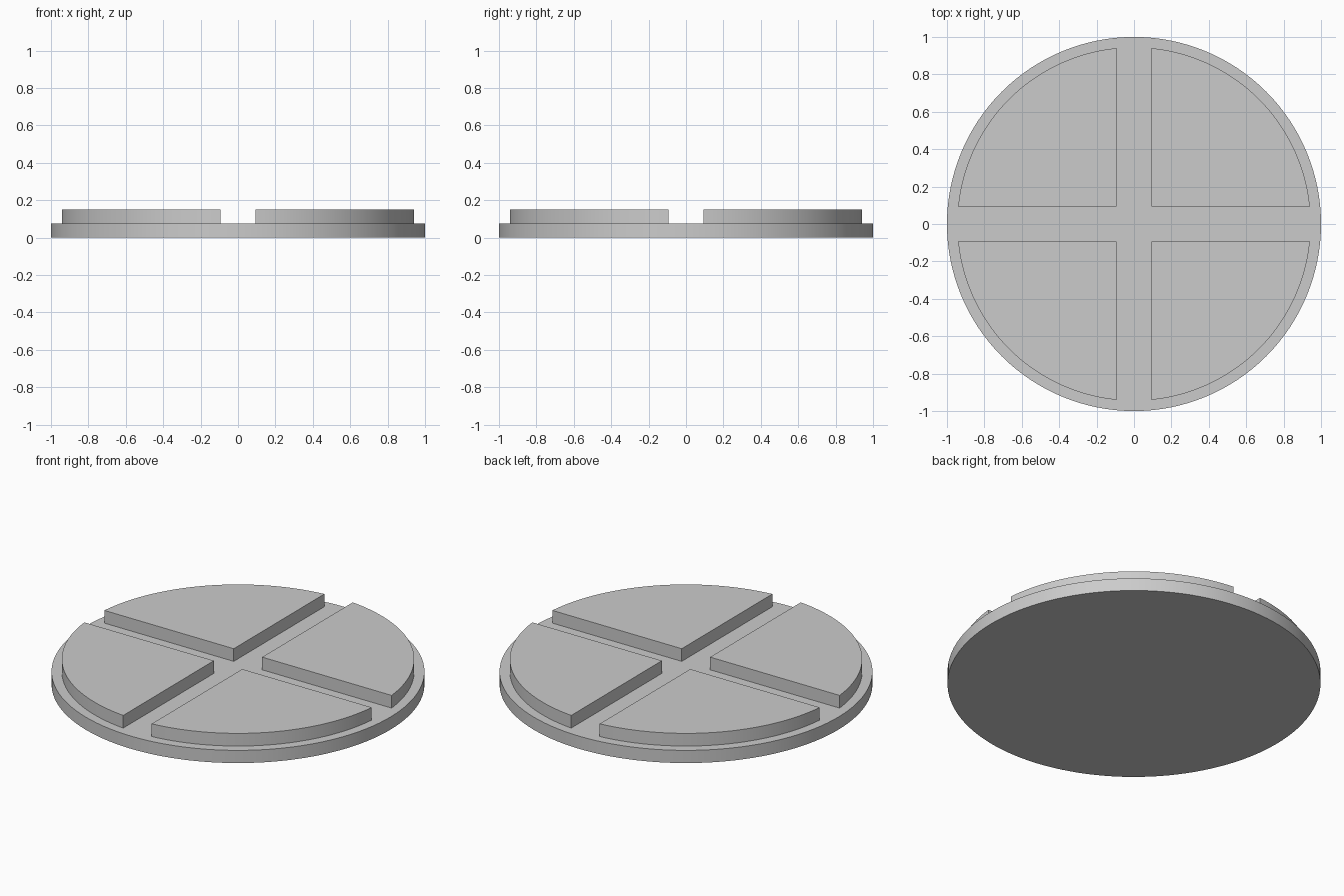
import bpy
import bmesh
from math import asin, cos, sin, pi, radians

if "Cube" in bpy.data.objects:
    bpy.data.objects.remove(bpy.data.objects["Cube"])

BASE_HEIGHT = 0.075
TOP_HEIGHT = 0.15
PAD_RADIUS = 0.945
HALF_GAP = 0.093

grey = bpy.data.materials.new("plain grey")
grey.use_nodes = True
colour = (0.6, 0.6, 0.6, 1)
grey.diffuse_color = colour
grey.node_tree.nodes["Principled BSDF"].inputs["Base Color"].default_value = colour


def extruded(name, outline, bottom, top):
    """Extrude a flat outline into a closed solid."""
    bm = bmesh.new()
    face = bm.faces.new([bm.verts.new((x, y, bottom)) for x, y in outline])
    result = bmesh.ops.extrude_face_region(bm, geom=[face])
    verts = [v for v in result["geom"] if isinstance(v, bmesh.types.BMVert)]
    bmesh.ops.translate(bm, verts=verts, vec=(0, 0, top - bottom))
    bmesh.ops.recalc_face_normals(bm, faces=bm.faces)
    mesh = bpy.data.meshes.new(name)
    bm.to_mesh(mesh)
    bm.free()
    mesh.materials.append(grey)
    obj = bpy.data.objects.new(name, mesh)
    bpy.context.collection.objects.link(obj)
    bpy.ops.object.select_all(action="DESELECT")
    obj.select_set(True)
    bpy.context.view_layer.objects.active = obj
    bpy.ops.object.shade_smooth_by_angle(angle=radians(30))
    return obj


def arc(radius, start, end, steps):
    angles = [start + (end - start) * i / steps for i in range(steps + 1)]
    return [(radius * cos(a), radius * sin(a)) for a in angles]


# Round base disc
extruded("base_disc", arc(1, 0, 2 * pi, 128)[:-1], 0, BASE_HEIGHT)

# Four raised quarter pads separated by a cross-shaped channel
edge = asin(HALF_GAP / PAD_RADIUS)
quarter = [(HALF_GAP, HALF_GAP)] + arc(PAD_RADIUS, edge, pi / 2 - edge, 32)
names = ["back_left_pad", "back_right_pad", "front_right_pad", "front_left_pad"]
for i, name in enumerate(names):
    pad = extruded(name, quarter, BASE_HEIGHT, TOP_HEIGHT)
    pad.rotation_euler.z = i * pi / 2
